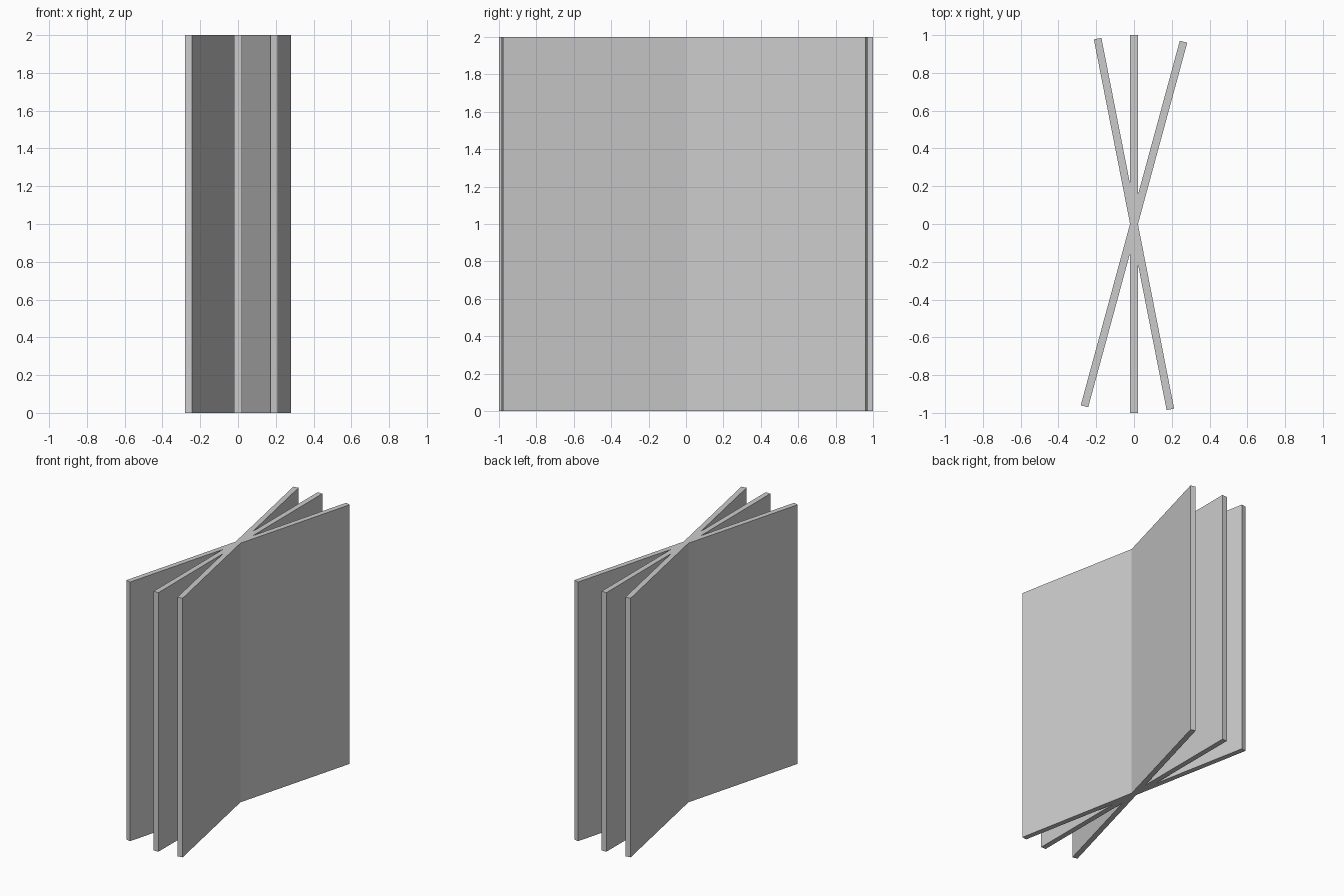
import bpy, bmesh
from math import sin, cos, radians

if "Cube" in bpy.data.objects:
    bpy.data.objects.remove(bpy.data.objects["Cube"])

HALF_T = 0.0203   # half panel thickness
LENGTH = 1.0      # centre to panel end
HEIGHT = 2.0

# Directions of the three crossing panels, each giving two opposite arms
panels = [90 - 15.2, 90, 90 + 11.1]
arms = [radians(a) for a in panels + [p + 180 for p in panels]]

# Star-shaped outline: two end corners per arm, then the notch to the next arm
outline = []
for i, a in enumerate(arms):
    nxt = arms[i + 1] if i + 1 < len(arms) else arms[0] + radians(360)
    for side in (-1, 1):
        outline.append((LENGTH * cos(a) - side * HALF_T * sin(a),
                        LENGTH * sin(a) + side * HALF_T * cos(a)))
    half_gap = (nxt - a) / 2
    r = HALF_T / sin(half_gap)
    outline.append((r * cos(a + half_gap), r * sin(a + half_gap)))

# Extrude the outline upright into one solid
bm = bmesh.new()
base = bm.faces.new([bm.verts.new((x, y, 0)) for x, y in outline])
result = bmesh.ops.extrude_face_region(bm, geom=[base], use_keep_orig=True)
top = [v for v in result["geom"] if isinstance(v, bmesh.types.BMVert)]
bmesh.ops.translate(bm, verts=top, vec=(0, 0, HEIGHT))
bmesh.ops.recalc_face_normals(bm, faces=bm.faces)

mesh = bpy.data.meshes.new("crossed_panels")
bm.to_mesh(mesh)
bm.free()
bpy.context.collection.objects.link(bpy.data.objects.new("crossed_panels", mesh))
